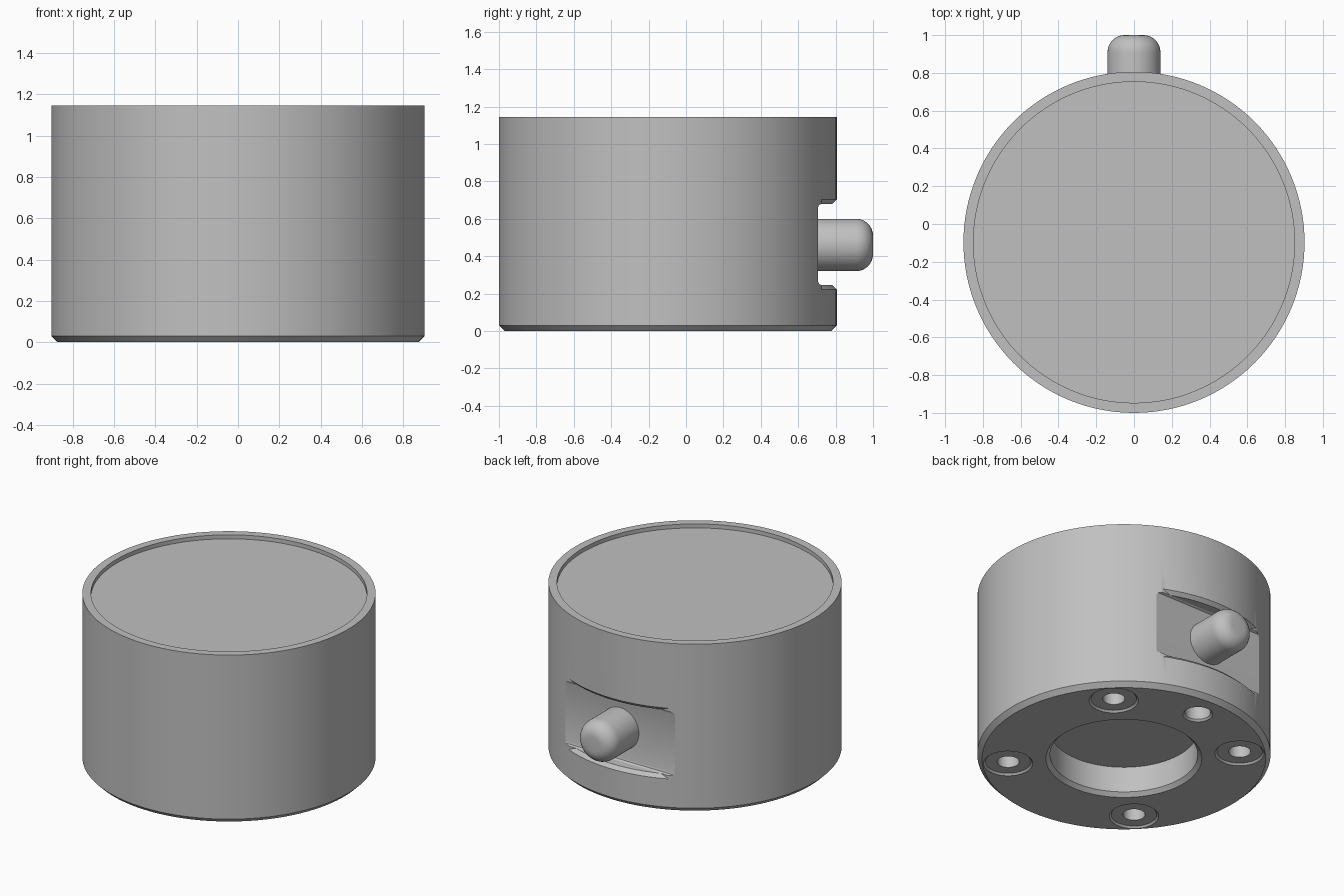
import bpy, bmesh, math
from mathutils import Matrix, Vector

if "Cube" in bpy.data.objects:
    bpy.data.objects.remove(bpy.data.objects["Cube"])

CY = -0.097          # body axis position in y
R = 0.903            # body radius

grey = bpy.data.materials.new("satin grey")
grey.diffuse_color = (0.53, 0.53, 0.53, 1)
grey.use_nodes = True
grey.node_tree.nodes["Principled BSDF"].inputs["Base Color"].default_value = grey.diffuse_color


def add(name, bm):
    bmesh.ops.remove_doubles(bm, verts=bm.verts, dist=1e-5)
    bmesh.ops.recalc_face_normals(bm, faces=bm.faces)
    me = bpy.data.meshes.new(name)
    bm.to_mesh(me)
    bm.free()
    me.materials.append(grey)
    ob = bpy.data.objects.new(name, me)
    bpy.context.collection.objects.link(ob)
    return ob


def lathe(name, profile, steps=128, at=(0, CY, 0), tilt=0):
    """Revolve an (r, z) profile that starts and ends on the axis."""
    bm = bmesh.new()
    vs = [bm.verts.new((r, 0, z)) for r, z in profile]
    es = [bm.edges.new(p) for p in zip(vs, vs[1:])]
    bmesh.ops.spin(bm, geom=vs + es, cent=(0, 0, 0), axis=(0, 0, 1),
                   angle=math.tau, steps=steps)
    bm.transform(Matrix.Translation(Vector(at)) @ Matrix.Rotation(tilt, 4, 'X'))
    return add(name, bm)


def prism_x(name, outline, half):
    """Extrude a (y, z) outline along x."""
    bm = bmesh.new()
    f = bm.faces.new([bm.verts.new((-half, y, z)) for y, z in outline])
    ext = bmesh.ops.extrude_face_region(bm, geom=[f])["geom"]
    bmesh.ops.translate(bm, vec=(2 * half, 0, 0),
                        verts=[v for v in ext if isinstance(v, bmesh.types.BMVert)])
    return add(name, bm)


def boolean(ob, cutter, op='DIFFERENCE'):
    cutter.hide_render = True
    m = ob.modifiers.new("cut", 'BOOLEAN')
    m.operation, m.solver, m.object = op, 'EXACT', cutter
    bpy.context.view_layer.objects.active = ob
    bpy.ops.object.modifier_apply(modifier=m.name)
    bpy.data.objects.remove(cutter)


# Main housing with chamfered foot and central bore underneath
housing = lathe("housing", [
    (0, 0.20), (0.455, 0.20), (0.455, 0.025), (0.48, 0), (0.873, 0),
    (R, 0.03), (R, 0.92), (0, 0.92)])

# Cap with raised rim around the recessed top plate
cap = lathe("cap", [
    (0, 0.92), (R, 0.92), (R, 1.145), (0.85, 1.145), (0.85, 1.118), (0, 1.118)])

# Flat recess at the back: chamfered disc limited to the region behind a plane
recess = lathe("recess_cutter", [
    (0, 0.245), (0.88, 0.245), (0.91, 0.215), (1.1, 0.215),
    (1.1, 0.71), (0.91, 0.71), (0.88, 0.68), (0, 0.68)])
limit = prism_x("recess_limit", [
    (0.706, 0.265), (0.711, 0.252), (0.724, 0.245), (0.724, 0.15), (1.3, 0.15),
    (1.3, 0.78), (0.724, 0.78), (0.724, 0.68), (0.711, 0.673), (0.706, 0.66)], 0.8)
boolean(recess, limit, 'INTERSECT')
boolean(housing, recess)

# Four mounting holes with shallow bevelled seats, and one locating hole
for sx in (-1, 1):
    for sy in (-1, 1):
        hole = lathe("hole_cutter", [
            (0, -0.05), (0.152, -0.05), (0.152, 0), (0.14, 0.012),
            (0.068, 0.012), (0.068, 0.3), (0, 0.3)], 48,
            (sx * 0.506, CY + sy * 0.506, 0))
        boolean(housing, hole)
boolean(housing, lathe("locating_cutter", [
    (0, -0.05), (0.092, -0.05), (0.092, 0), (0.08, 0.012), (0.08, 0.16), (0, 0.16)],
    48, (0, CY + 0.708, 0)))

# Rounded connector stub at the back
fillet = [(0.05 + 0.09 * math.cos(a), 0.21 + 0.09 * math.sin(a))
          for a in [i * math.pi / 16 for i in range(9)]]
stub = lathe("connector_stub", [(0, 0), (0.14, 0)] + fillet + [(0, 0.30)],
             64, (0, 0.70, 0.46), -math.pi / 2)

# Smooth shading with crisp edges
bpy.ops.object.select_all(action='DESELECT')
for ob in (housing, cap, stub):
    ob.select_set(True)
bpy.context.view_layer.objects.active = housing
bpy.ops.object.shade_smooth_by_angle(angle=math.radians(25))
